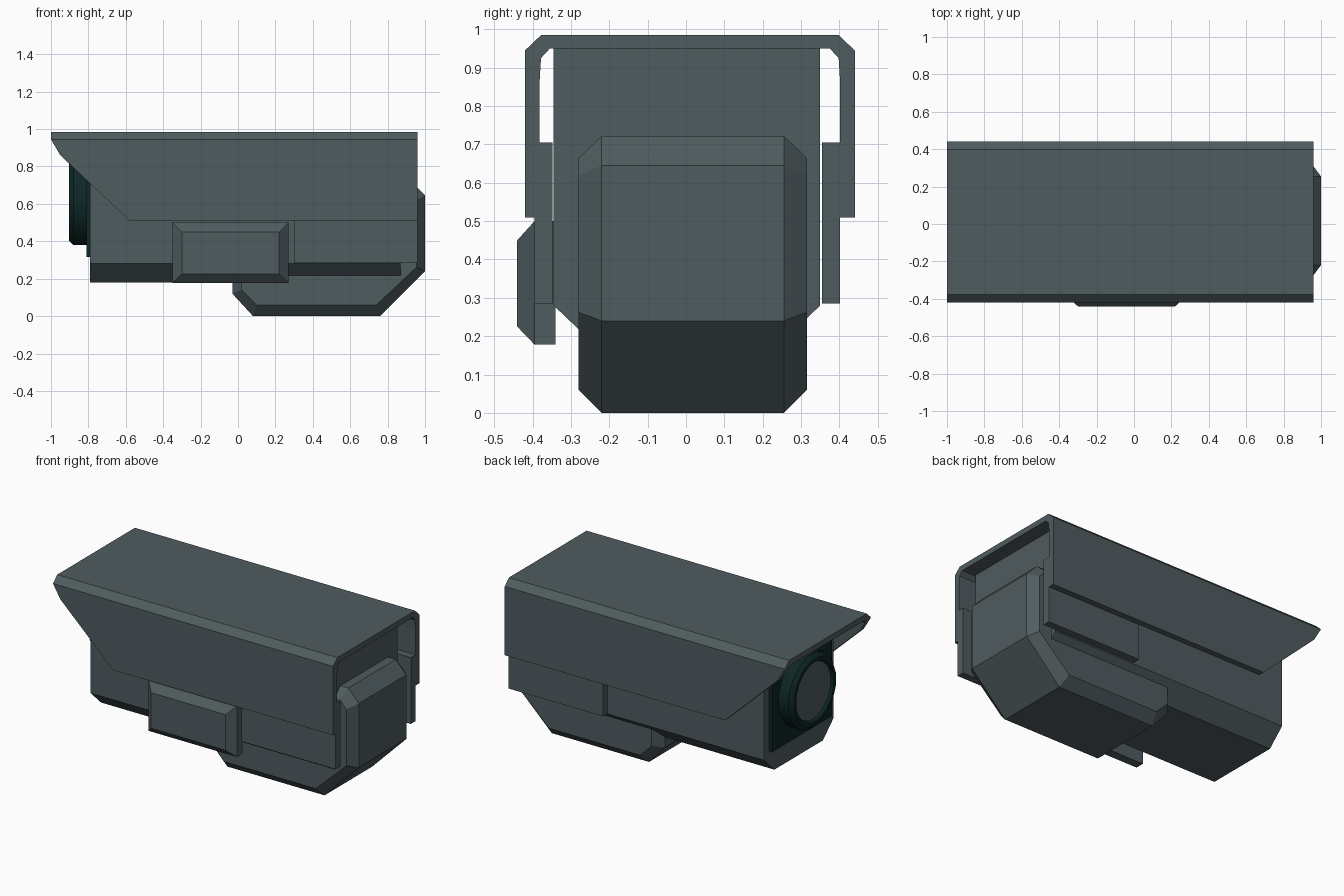
import bpy, bmesh, math

if "Cube" in bpy.data.objects:
    bpy.data.objects.remove(bpy.data.objects["Cube"])


def material(name, col):
    m = bpy.data.materials.new(name)
    m.diffuse_color = (*col, 1)
    m.use_nodes = True
    m.node_tree.nodes["Principled BSDF"].inputs["Base Color"].default_value = m.diffuse_color
    return m


GREY = material("slate grey paint", (0.078, 0.106, 0.115))
TEAL = material("dark teal lens", (0.004, 0.020, 0.019))


def make(name, verts, faces, mat):
    me = bpy.data.meshes.new(name)
    me.from_pydata(verts, [], faces)
    bm = bmesh.new()
    bm.from_mesh(me)
    bmesh.ops.recalc_face_normals(bm, faces=bm.faces)
    bm.to_mesh(me)
    bm.free()
    me.materials.append(mat)
    ob = bpy.data.objects.new(name, me)
    bpy.context.collection.objects.link(ob)
    return ob


def loft(name, rings, mat, close=True):
    """Skin a list of equal-length rings and cap both ends."""
    n = len(rings[0])
    verts = [p for r in rings for p in r]
    faces = [(k * n + i, k * n + (i + 1) % n, (k + 1) * n + (i + 1) % n, (k + 1) * n + i)
             for k in range(len(rings) - 1) for i in range(n)]
    faces += [tuple(range(n)), tuple(range((len(rings) - 1) * n, len(rings) * n))]
    return make(name, verts, faces, mat)


def rect(x0, x1, z0, z1, y):
    return [(x0, y, z0), (x1, y, z0), (x1, y, z1), (x0, y, z1)]


# sun hood: matched outer/inner profile, front end swept back towards the bottom
def hood_front(z):
    if z >= 0.945:
        return -1.0
    if z >= 0.86:
        return -0.95 - 0.05 * (z - 0.86) / 0.085
    return -0.58 - 0.37 * (z - 0.51) / 0.35


outer = [(0.43, 0.51), (0.43, 0.86), (0.43, 0.945), (0.388, 0.985)]
inner = [(0.392, 0.51), (0.392, 0.86), (0.388, 0.925), (0.365, 0.95)]
mirrored = lambda pts: pts + [(-y, z) for y, z in reversed(pts)]
verts = []
for (yo, zo), (yi, zi) in zip(mirrored(outer), mirrored(inner)):
    for y, z in ((yo, zo), (yi, zi)):
        verts += [(hood_front(z), y + 0.01, z), (0.96, y + 0.01, z)]
faces = [(0, 1, 3, 2), (28, 29, 31, 30)]
for k in range(0, 28, 4):
    for a, b in ((0, 1), (1, 3), (3, 2), (2, 0)):
        faces.append((k + a, k + b, k + b + 4, k + a + 4))
make("sun_hood", verts, faces, GREY)

# camera housing with chamfered lower edges
section = [(-0.345, 0.28), (-0.24, 0.18), (0.245, 0.18), (0.35, 0.28), (0.35, 0.95), (-0.345, 0.95)]
loft("housing", [[(x, y, z) for y, z in section] for x in (-0.79, 0.87)], GREY)

# rear side plates
for name, y0, y1 in (("side_plate_front", -0.395, -0.348), ("side_plate_back", 0.355, 0.402)):
    loft(name, [rect(0.30, 0.96, 0.285, 0.705, y) for y in (y0, y1)], GREY)

# bevelled side box
loft("side_box", [rect(-0.30, 0.22, 0.225, 0.45, -0.44),
                  rect(-0.35, 0.27, 0.178, 0.50, -0.395),
                  rect(-0.35, 0.27, 0.178, 0.50, -0.34)], GREY)

# L-shaped mount wrapping under and behind the housing, with bevelled sides
full = [(-0.03, 0.3), (-0.03, 0.12), (0.08, 0), (0.76, 0), (1, 0.24), (1, 0.645),
        (0.925, 0.722), (0.82, 0.722), (0.82, 0.3)]
side = [(0.02, 0.3), (0.02, 0.14), (0.10, 0.06), (0.74, 0.06), (0.955, 0.262), (0.955, 0.62),
        (0.91, 0.665), (0.82, 0.665), (0.82, 0.3)]
loft("mount", [[(x, y, z) for x, z in p] for p, y in
               ((side, -0.28), (full, -0.22), (full, 0.255), (side, 0.315))], GREY)

# lens plate
loft("lens_plate", [[(x, -0.30, 0.315), (x, 0.30, 0.315), (x, 0.30, 0.91), (x, -0.30, 0.91)]
                    for x in (-0.81, -0.785)], TEAL)


# lens barrel and glass
def circle(x, r, n=16):
    return [(x, r * math.cos(2 * math.pi * (i + 0.5) / n),
             0.61 + r * math.sin(2 * math.pi * (i + 0.5) / n)) for i in range(n)]


barrel = loft("lens_barrel", [circle(-0.80, 0.235), circle(-0.88, 0.235), circle(-0.903, 0.212),
                              circle(-0.903, 0.19), circle(-0.885, 0.18)], TEAL)
glass = loft("lens_glass", [circle(-0.88, 0.179), circle(-0.888, 0.179)], GREY)
bpy.context.view_layer.objects.active = barrel
barrel.select_set(True)
bpy.ops.object.shade_smooth_by_angle(angle=math.radians(35))
